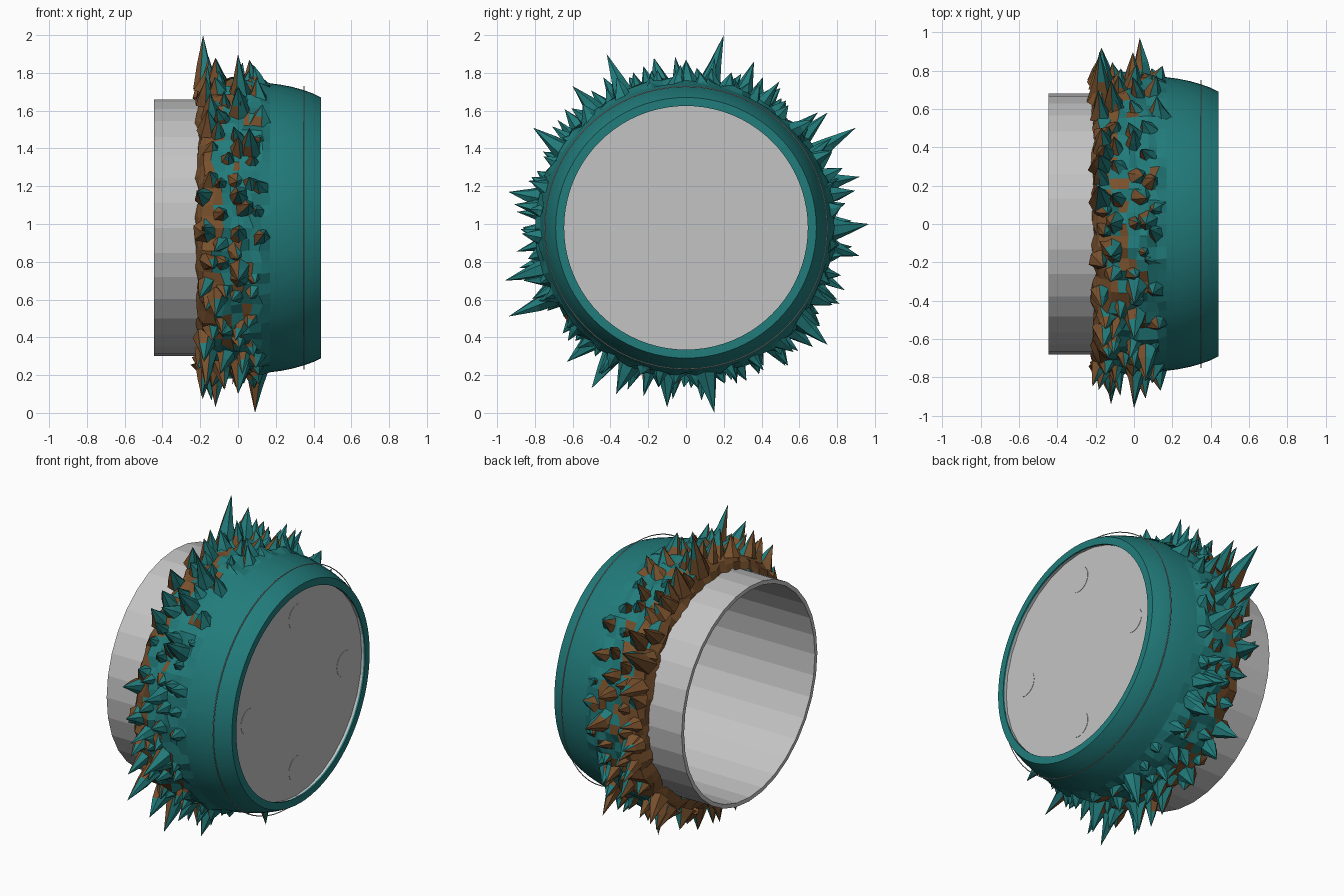
import bpy, bmesh, math, random
from mathutils import Vector

if "Cube" in bpy.data.objects:
    bpy.data.objects.remove(bpy.data.objects["Cube"])

random.seed(7)
CZ = 0.98          # height of the axle, which runs along x


def material(name, rgb):
    m = bpy.data.materials.new(name)
    m.diffuse_color = (*rgb, 1)
    m.use_nodes = True
    m.node_tree.nodes["Principled BSDF"].inputs["Base Color"].default_value = m.diffuse_color
    return m


TEAL = material("teal", (0.016, 0.20, 0.20))
BROWN = material("brown", (0.19, 0.082, 0.026))
GRAY = material("light gray", (0.55, 0.55, 0.55))


def finish(name, bm, *mats):
    me = bpy.data.meshes.new(name)
    bm.to_mesh(me)
    bm.free()
    for m in mats:
        me.materials.append(m)
    ob = bpy.data.objects.new(name, me)
    bpy.context.collection.objects.link(ob)
    return ob


def polar(x, r, a):
    return Vector((x, r * math.cos(a), CZ + r * math.sin(a)))


def lathe(profile, sides, closed=False, jitter=None):
    """Spin (x, radius) points round the axle; profile runs rear to front on the outside."""
    bm = bmesh.new()
    rings = []
    for x, r in profile:
        ring = []
        for k in range(sides):
            dx, dr = jitter(x) if jitter else (0, 0)
            ring.append(bm.verts.new(polar(x + dx, r + dr, math.tau * k / sides)))
        rings.append(ring)
    pairs = list(zip(rings, rings[1:]))
    if closed:
        pairs.append((rings[-1], rings[0]))
    for a, b in pairs:
        for k in range(sides):
            n = (k + 1) % sides
            bm.faces.new((a[k], b[k], b[n], a[n]))
    bm.normal_update()

    # make sure the outermost face, and so the whole skin, faces outwards
    def radial(f):
        c = f.calc_center_median()
        return Vector((0, c.y, c.z - CZ))
    outer = max(bm.faces, key=lambda f: radial(f).length)
    if outer.normal.dot(radial(outer)) < 0:
        bmesh.ops.reverse_faces(bm, faces=list(bm.faces))
    bm.normal_update()
    return bm


def is_brown(f, bias=0.0):
    """Faces turned to the rear are brown, more so near the rear edge."""
    x = f.calc_center_median().x
    if x > 0.17:
        return False
    limit = 0.05 - 1.5 * (x + 0.12) + random.uniform(-0.2, 0.2) - bias
    return f.normal.x < limit


# Open tube behind the shell
finish("inner_tube", lathe([(-0.445, 0.68), (0.435, 0.68), (0.435, 0.65), (-0.445, 0.655)],
                           32, closed=True), GRAY)

# Flat disc closing the front of the tube
bpy.ops.mesh.primitive_cylinder_add(vertices=64, radius=0.665, depth=0.02,
                                    location=(0.402, 0, CZ), rotation=(0, math.pi / 2, 0))
disc = bpy.context.object
disc.name = "front_disc"
disc.data.materials.append(GRAY)

# Four barely raised round studs on the disc
for i in range(4):
    a = math.tau * i / 4
    bpy.ops.mesh.primitive_cylinder_add(vertices=32, radius=0.08, depth=0.006,
                                        location=polar(0.411, 0.48, a),
                                        rotation=(0, math.pi / 2, 0))
    ob = bpy.context.object
    ob.name = f"disc_stud_{i + 1}"
    ob.data.materials.append(GRAY)


# Shell: rough at the rear, smooth band at the front
def rough(x):
    if -0.25 < x < 0.13:
        return random.uniform(-0.014, 0.014), random.uniform(-0.018, 0.022)
    return 0, 0


profile = [(-0.215, 0.675), (-0.205, 0.715), (-0.18, 0.755), (-0.13, 0.775), (-0.08, 0.78),
           (-0.03, 0.78), (0.02, 0.78), (0.07, 0.78), (0.12, 0.775), (0.17, 0.765),
           (0.23, 0.757), (0.29, 0.745), (0.35, 0.728), (0.40, 0.71), (0.44, 0.69),
           (0.44, 0.645), (0.43, 0.645)]
bm = lathe(profile, 80, jitter=rough)
for f in bm.faces:
    x = f.calc_center_median().x
    f.smooth = 0.17 < x < 0.439
    if is_brown(f, 0.1):
        f.material_index = 1
for e in bm.edges:
    if all(v.co.x > 0.439 for v in e.verts):
        e.smooth = False
finish("shell", bm, TEAL, BROWN)


# Spikes: flared six-sided cones
def spike(bm, base, tip, width):
    axis = tip - base
    d = axis.normalized()
    u = Vector((1, 0, 0)) - d * d.x
    u.normalize()
    w = d.cross(u)
    turn = random.uniform(0, math.tau)
    rings = []
    for t, s in ((0, 1.0), (0.45, 0.55)):
        ring = []
        for k in range(6):
            a = turn + math.tau * k / 6
            q = width * s * random.uniform(0.82, 1.18)
            ring.append(bm.verts.new(base + axis * t + (u * math.cos(a) + w * math.sin(a)) * q))
        rings.append(ring)
    top = bm.verts.new(tip)
    lo, hi = rings
    for k in range(6):
        n = (k + 1) % 6
        low = bm.faces.new((lo[k], lo[n], hi[n], hi[k]))
        high = bm.faces.new((hi[k], hi[n], top))
        for f, bias in ((low, 0.0), (high, 0.25)):
            f.normal_update()
            if f.normal.dot(f.calc_center_median() - base - axis * 0.3) < 0:
                f.normal_flip()
            f.material_index = int(is_brown(f, bias))


bm = bmesh.new()
# tips of the tallest spikes, as (y, z)
tall = [(0.2, 2.0), (-0.42, 1.9), (-0.17, 1.88), (0.0, 1.87), (0.36, 1.86), (0.5, 1.72),
        (-0.6, 1.73), (0.75, 1.59), (-0.81, 1.51), (0.9, 1.51), (0.92, 1.25), (-0.94, 1.17),
        (0.97, 1.0), (-0.82, 1.25), (-0.84, 0.95), (0.92, 0.83), (-0.96, 0.7), (-0.94, 0.51),
        (0.75, 0.36), (-0.63, 0.27), (-0.5, 0.13), (-0.37, 0.1), (-0.1, 0.03), (0.15, 0.0),
        (0.32, 0.17), (0.54, 0.25), (0.8, 0.6)]
rows = (-0.17, 0.0, -0.12, 0.06, -0.18)
for i, (y, z) in enumerate(tall):
    x = {0: -0.185, 12: 0.03, 23: 0.09}.get(i, rows[i % 5])
    a = math.atan2(z - CZ, y) + random.uniform(-0.04, 0.04)
    spike(bm, polar(x + 0.01, 0.745, a), Vector((x, y, z)), 0.068)

# shorter spikes in staggered rows
for row, (x, count, low, high) in enumerate([(-0.165, 34, 0.83, 0.93), (-0.075, 34, 0.83, 0.91),
                                             (0.015, 36, 0.83, 0.92), (0.1, 32, 0.81, 0.88)]):
    for k in range(count):
        a = math.tau * (k + 0.5 * (row % 2) + random.uniform(-0.3, 0.3)) / count
        bx = x + random.uniform(-0.03, 0.03)
        tip = polar(bx + random.uniform(-0.04, 0.03), random.uniform(low, high),
                    a + random.uniform(-0.04, 0.04))
        spike(bm, polar(bx, 0.75, a), tip, random.uniform(0.045, 0.065))
finish("spikes", bm, TEAL, BROWN)

# Hair-thin hoop floating round the front band
bpy.ops.mesh.primitive_torus_add(major_radius=0.748, minor_radius=0.003, major_segments=64,
                                 minor_segments=6, location=(0.35, 0, CZ),
                                 rotation=(0, math.pi / 2, 0))
hoop = bpy.context.object
hoop.name = "thin_hoop"
hoop.data.materials.append(GRAY)
